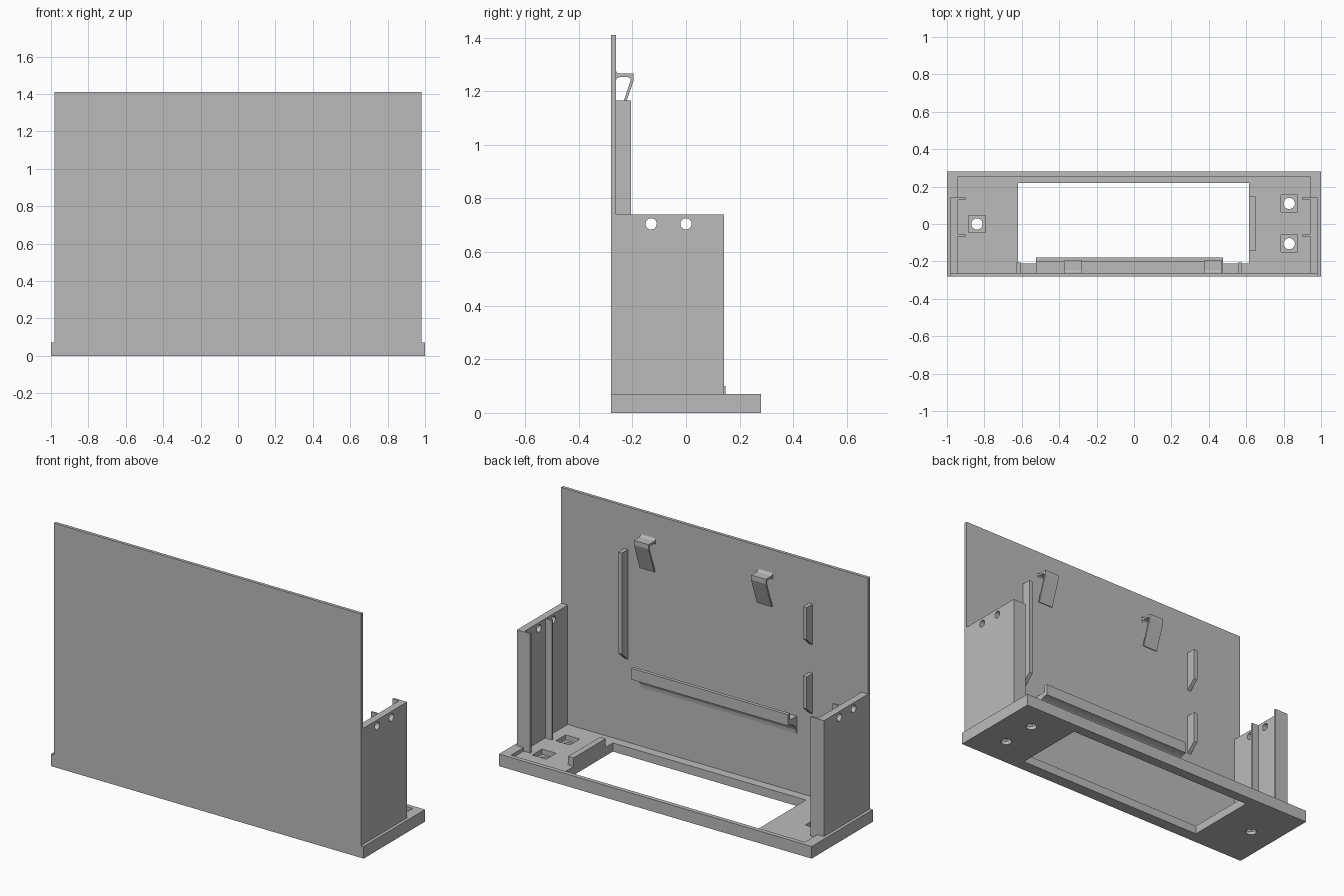
import bpy, bmesh, math
from mathutils import Matrix

cube = bpy.data.objects.get("Cube")
if cube:
    bpy.data.objects.remove(cube, do_unlink=True)

grey = bpy.data.materials.new("plain_grey")
grey.use_nodes = True
grey.diffuse_color = (0.5, 0.5, 0.5, 1)
grey.node_tree.nodes["Principled BSDF"].inputs["Base Color"].default_value = (0.5, 0.5, 0.5, 1)


def finish(name, bm):
    bmesh.ops.recalc_face_normals(bm, faces=bm.faces)
    mesh = bpy.data.meshes.new(name)
    bm.to_mesh(mesh)
    bm.free()
    mesh.materials.append(grey)
    obj = bpy.data.objects.new(name, mesh)
    bpy.context.collection.objects.link(obj)
    return obj


def box(name, xs, ys, zs):
    bm = bmesh.new()
    bmesh.ops.create_cube(bm, size=1)
    for v in bm.verts:
        v.co = [r[0] if c < 0 else r[1] for c, r in zip(v.co, (xs, ys, zs))]
    return finish(name, bm)


def extrude_x(name, profile, x0, x1):
    """Sweep a closed (y, z) profile along x."""
    bm = bmesh.new()
    face = bm.faces.new([bm.verts.new((x0, y, z)) for y, z in profile])
    new = bmesh.ops.extrude_face_region(bm, geom=[face])["geom"]
    bmesh.ops.translate(bm, vec=(x1 - x0, 0, 0),
                        verts=[g for g in new if isinstance(g, bmesh.types.BMVert)])
    return finish(name, bm)


def cylinder(name, centre, radius, depth, axis):
    bm = bmesh.new()
    bmesh.ops.create_cone(bm, cap_ends=True, segments=32, radius1=radius,
                          radius2=radius, depth=depth)
    turn = Matrix.Rotation(math.pi / 2, 4, "Y") if axis == "X" else Matrix()
    bmesh.ops.transform(bm, matrix=Matrix.Translation(centre) @ turn, verts=bm.verts)
    return finish(name, bm)


def arc(cy, cz, ry, rz, start, end, steps=6):
    """Points on a (y, z) elliptical arc, angles in degrees."""
    angles = [math.radians(start + (end - start) * i / steps) for i in range(steps + 1)]
    return [(cy + ry * math.cos(a), cz + rz * math.sin(a)) for a in angles]


def cut(obj, cutters):
    bpy.context.view_layer.objects.active = obj
    for c in cutters:
        c.hide_render = True
        mod = obj.modifiers.new("cut", "BOOLEAN")
        mod.operation, mod.solver, mod.object = "DIFFERENCE", "EXACT", c
        bpy.ops.object.modifier_apply(modifier=mod.name)
        bpy.data.objects.remove(c, do_unlink=True)


FLOOR, RIM, BACK = 0.05, 0.07, -0.262

# Base tray: shallow recess, display window, button pockets with holes
base = box("base_tray", (-1, 1), (-0.28, 0.28), (0, RIM))
cutters = [box("recess_cutter", (-0.94, 0.94), (BACK, 0.255), (FLOOR, 0.2)),
           box("window_cutter", (-0.62, 0.615), (-0.21, 0.22), (-0.1, 0.2))]
for x, y in ((-0.84, 0), (0.83, 0.11), (0.83, -0.105)):
    cutters.append(box("pocket_cutter", (x - 0.045, x + 0.045), (y - 0.045, y + 0.045), (0.02, 0.2)))
    cutters.append(cylinder("button_cutter", (x, y, 0), 0.03, 0.3, "Z"))
cut(base, cutters)

# Front panel and window stop
box("front_panel", (-0.982, 0.982), (-0.28, BACK), (RIM, 1.41))
box("window_stop", (0.615, 0.65), (-0.145, 0.148), (FLOOR, 0.1))

# Side walls with screw holes, end flange and guide rib
for side, s in (("left", 1), ("right", -1)):
    def span(a, b):
        return sorted((s * a, s * b))
    wall = box(side + "_wall", span(0.94, 0.982), (BACK, 0.142), (RIM, 0.74))
    cut(wall, [cylinder("screw_cutter", (s * 0.96, y, 0.705), 0.021, 0.2, "X")
               for y in (-0.13, 0)])
    box(side + "_flange", span(0.897, 0.94), (0.131, 0.142), (FLOOR, 0.74))
    box(side + "_guide_rib", span(0.897, 0.94), (-0.068, -0.057), (FLOOR, 0.74))

# Lipped ledge with a hollow curved underside
ledge = [(BACK, 0.49), (-0.2, 0.49), (-0.2, 0.53), (-0.18, 0.53), (-0.18, 0.475)]
ledge += arc(-0.18, 0.39, 0.082, 0.075, 90, 180)
extrude_x("board_ledge", ledge, -0.525, 0.475)

# Guide rails with sloped lower ends
for name, x0, x1, low, high in (("left_rail", 0.555, 0.578, 0.58, 1.165),
                                ("right_upper_rail", -0.627, -0.604, 0.98, 1.165),
                                ("right_lower_rail", -0.627, -0.604, 0.58, 0.765)):
    extrude_x(name, [(BACK, high), (-0.206, high), (-0.206, low), (BACK, low - 0.05)], x0, x1)

# Spring clips: filleted arm with a tongue sloping back to the panel
clip = arc(-0.247, 1.28, 0.015, 0.015, 180, 270)
clip += [(-0.196, 1.265), (-0.196, 1.238), (-0.249, 1.085), (-0.257, 1.088), (-0.207, 1.238)]
clip += arc(-0.217, 1.242, 0.01, 0.01, 0, 90, 4)
clip += arc(-0.247, 1.237, 0.015, 0.015, 90, 180)
for name, x in (("left_clip", 0.377), ("right_clip", -0.373)):
    extrude_x(name, clip, x, x + 0.094)
